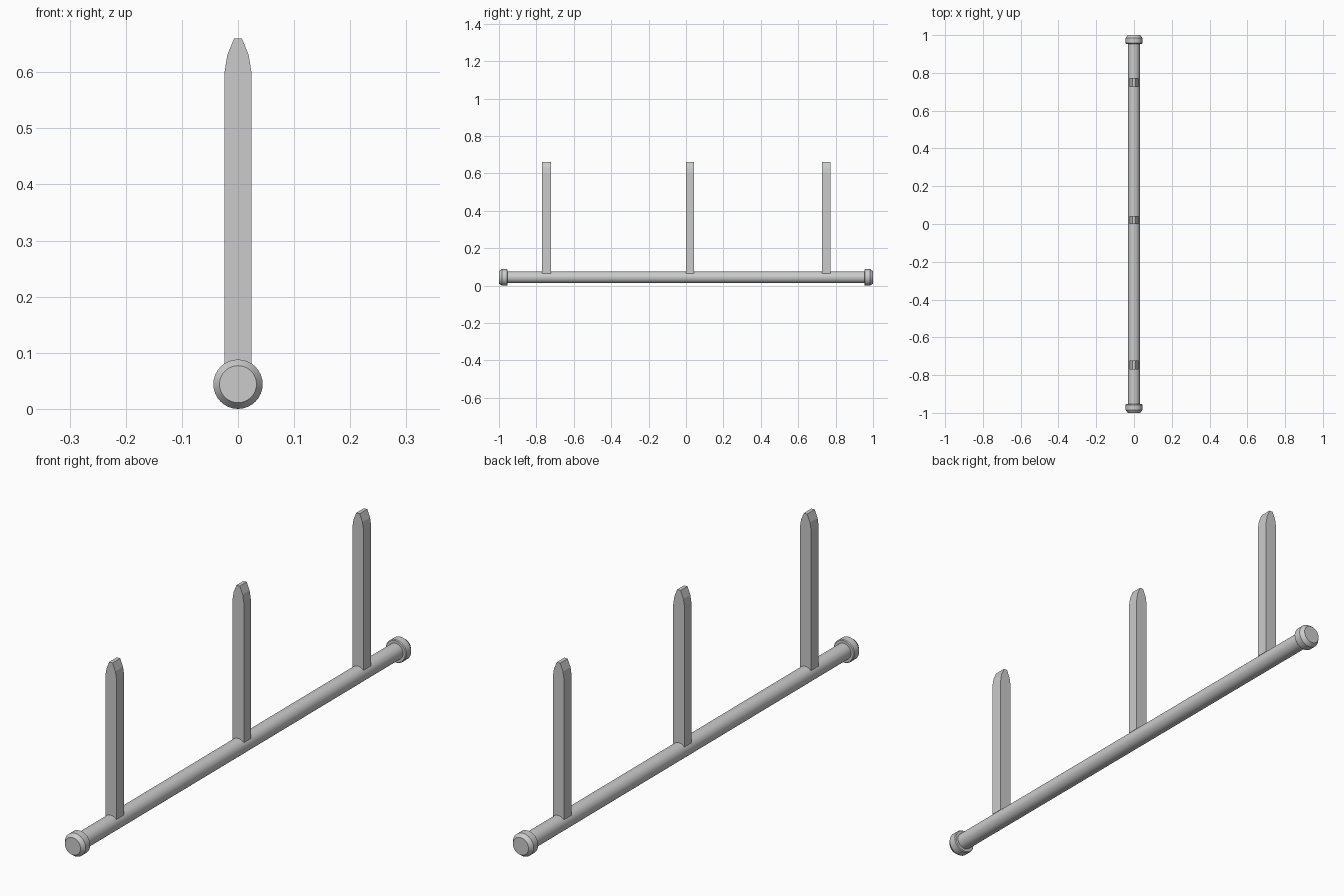
import bpy, bmesh
from math import cos, sin, tau, radians

if "Cube" in bpy.data.objects:
    bpy.data.objects.remove(bpy.data.objects["Cube"])

AXIS_Z = 0.044
SEG = 32


def make_object(name, bm, smooth=False):
    bmesh.ops.recalc_face_normals(bm, faces=bm.faces)
    mesh = bpy.data.meshes.new(name)
    bm.to_mesh(mesh)
    bm.free()
    ob = bpy.data.objects.new(name, mesh)
    bpy.context.collection.objects.link(ob)
    if smooth:
        bpy.ops.object.select_all(action='DESELECT')
        ob.select_set(True)
        bpy.context.view_layer.objects.active = ob
        bpy.ops.object.shade_smooth_by_angle(angle=radians(30))
    return ob


def lathe_y(name, profile):
    """Turned solid around the rod axis; profile holds (y, radius)."""
    bm = bmesh.new()
    rings = [[bm.verts.new((r * cos(tau * i / SEG), y, AXIS_Z + r * sin(tau * i / SEG)))
              for i in range(SEG)] for y, r in profile]
    for a, b in zip(rings, rings[1:]):
        for i in range(SEG):
            j = (i + 1) % SEG
            bm.faces.new((a[i], a[j], b[j], b[i]))
    bm.faces.new(rings[0])
    bm.faces.new(rings[-1])
    return make_object(name, bm, True)


def post(name, y, width):
    """Square upright with a tip tapered in x only."""
    half = [(0.024, 0.065), (0.024, 0.6), (0.019, 0.631), (0.007, 0.66)]
    outline = half + [(-x, z) for x, z in reversed(half)]
    bm = bmesh.new()
    face = bm.faces.new([bm.verts.new((x, y - width / 2, z)) for x, z in outline])
    ext = bmesh.ops.extrude_face_region(bm, geom=[face], use_keep_orig=True)
    verts = [v for v in ext['geom'] if isinstance(v, bmesh.types.BMVert)]
    bmesh.ops.translate(bm, verts=verts, vec=(0, width, 0))
    return make_object(name, bm)


# Long round rail
lathe_y("rail", [(-0.96, 0.031), (0.96, 0.031)])

# Chamfered end caps
for side, s in (("front", -1), ("back", 1)):
    lathe_y(side + "_cap", [(s * 0.954, 0.041), (s * 0.957, 0.044),
                            (s * 0.985, 0.044), (s * 1.0, 0.033)])

# Three upright pegs
post("front_peg", -0.746, 0.046)
post("middle_peg", 0.022, 0.042)
post("back_peg", 0.749, 0.046)
